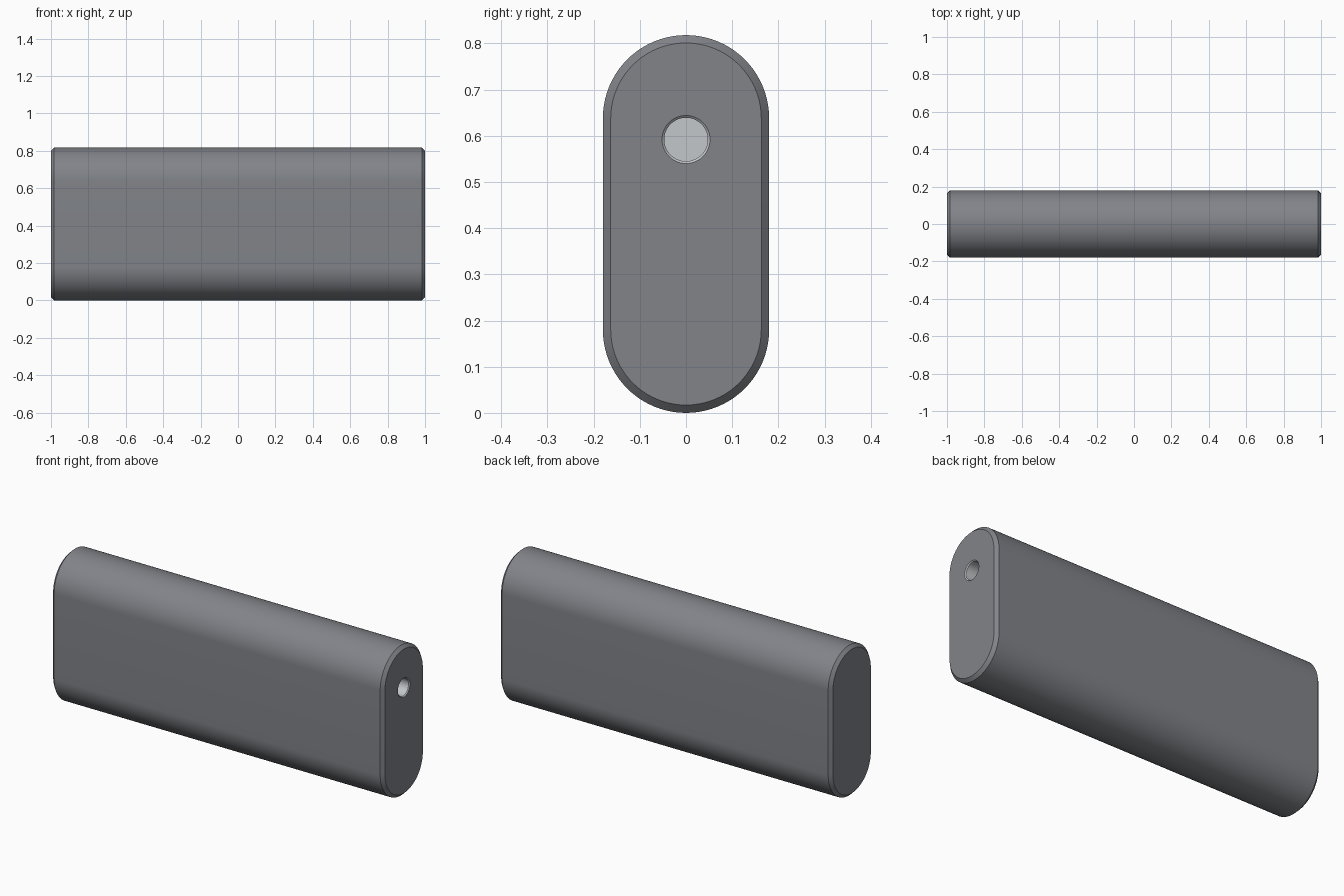
import bpy, bmesh
from math import pi, sin, cos, radians

if "Cube" in bpy.data.objects:
    bpy.data.objects.remove(bpy.data.objects["Cube"])

def loft(name, rings):
    """Skin a list of equal-length closed point loops and cap both ends."""
    bm = bmesh.new()
    loops = [[bm.verts.new(p) for p in ring] for ring in rings]
    n = len(loops[0])
    for a, b in zip(loops, loops[1:]):
        for i in range(n):
            j = (i + 1) % n
            bm.faces.new((a[i], a[j], b[j], b[i]))
    bm.faces.new(loops[0])
    bm.faces.new(loops[-1])
    bmesh.ops.recalc_face_normals(bm, faces=bm.faces)
    me = bpy.data.meshes.new(name)
    bm.to_mesh(me)
    bm.free()
    ob = bpy.data.objects.new(name, me)
    bpy.context.collection.objects.link(ob)
    return ob

def capsule(x, r, z_low=0.18, z_high=0.638, seg=40):
    """Upright stadium outline at position x."""
    pts = []
    for start, zc in ((0, z_high), (pi, z_low)):
        for i in range(seg + 1):
            a = start + pi * i / seg
            pts.append((x, r * cos(a), zc + r * sin(a)))
    return pts

def circle(x, r, zc=0.592, seg=64):
    return [(x, r * cos(2 * pi * i / seg), zc + r * sin(2 * pi * i / seg))
            for i in range(seg)]

# Main body with chamfered ends
body = loft("body", [capsule(-1, 0.163), capsule(-0.983, 0.18),
                     capsule(0.983, 0.18), capsule(1, 0.163)])

# Round socket with a small countersink, cut into the right end
cutter = loft("socket_cutter", [circle(0.88, 0.047), circle(0.995, 0.047),
                                circle(1.0, 0.052), circle(1.05, 0.052)])
cutter.hide_render = True
mod = body.modifiers.new("socket", 'BOOLEAN')
mod.operation = 'DIFFERENCE'
mod.solver = 'EXACT'
mod.object = cutter
bpy.context.view_layer.objects.active = body
body.select_set(True)
bpy.ops.object.modifier_apply(modifier="socket")
bpy.data.objects.remove(cutter)

# Light socket lining
for name, col in (("shell", (0.22, 0.23, 0.25, 1)), ("lining", (0.55, 0.57, 0.59, 1))):
    mat = bpy.data.materials.new(name)
    mat.diffuse_color = col
    mat.use_nodes = True
    mat.node_tree.nodes["Principled BSDF"].inputs["Base Color"].default_value = mat.diffuse_color
    body.data.materials.append(mat)
for f in body.data.polygons:
    c = f.center
    inside = 0.8 < c.x < 0.999 and (c.y ** 2 + (c.z - 0.592) ** 2) ** 0.5 < 0.06
    f.material_index = 1 if inside else 0

bpy.ops.object.shade_smooth_by_angle(angle=radians(30))
